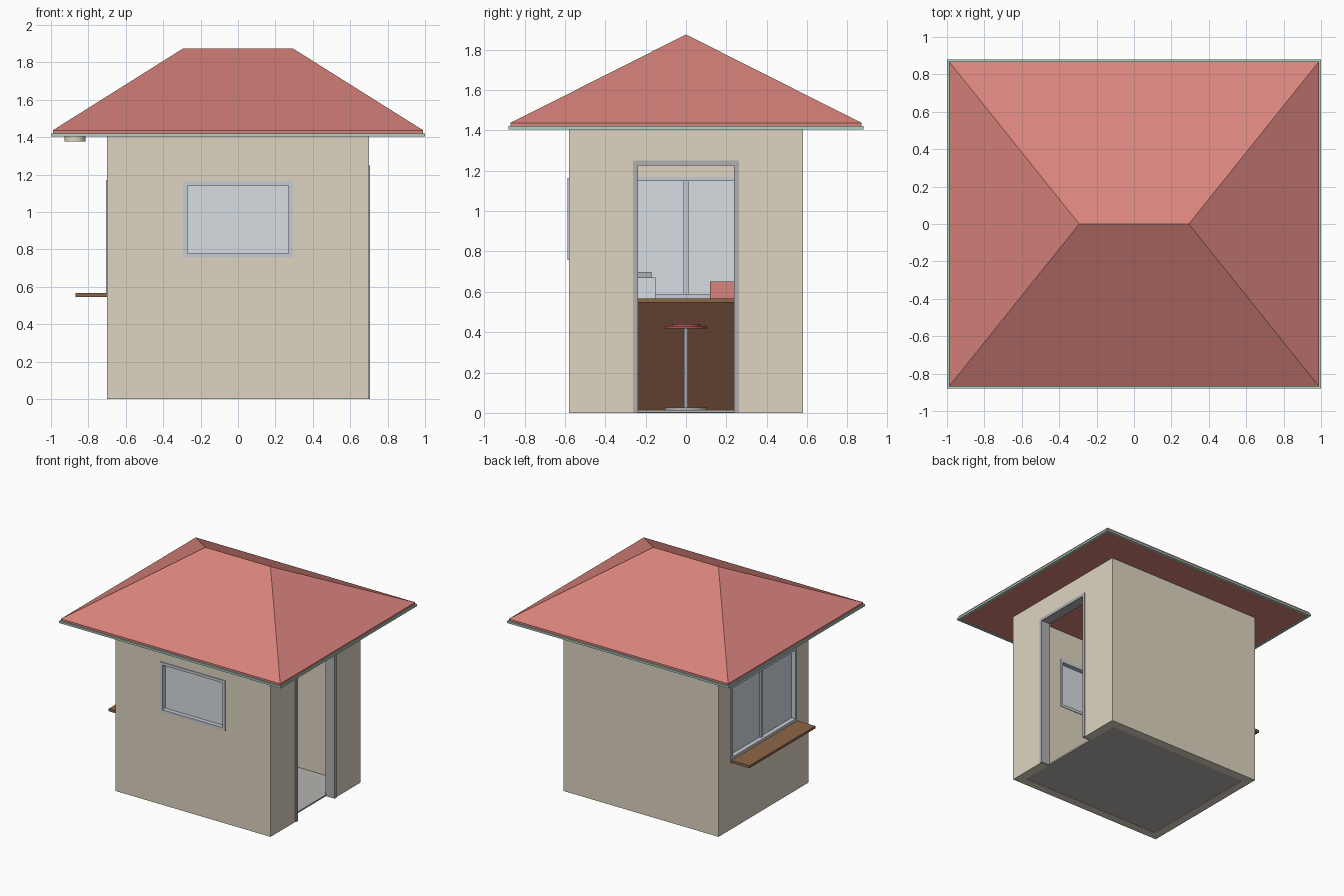
import bpy, bmesh
from mathutils import Matrix, Vector

cube = bpy.data.objects.get("Cube")
if cube:
    bpy.data.objects.remove(cube, do_unlink=True)


def material(name, rgb):
    lin = [(c / 255 / 12.92) if c < 11 else ((c / 255 + 0.055) / 1.055) ** 2.4 for c in rgb]
    m = bpy.data.materials.new(name)
    m.use_nodes = True
    m.diffuse_color = (*lin, 1)
    m.node_tree.nodes["Principled BSDF"].inputs["Base Color"].default_value = (*lin, 1)
    return m


RED = material("coral_red", (216, 131, 124))
CREAM = material("cream", (222, 213, 194))
TEAL = material("pale_teal", (170, 212, 198))
GLASS = material("pale_glass", (214, 221, 226))
SASH = material("window_grey", (198, 204, 212))
METAL = material("metal_grey", (176, 176, 180))
FLOOR = material("floor_grey", (182, 180, 176))
DARK = material("dark_wood", (94, 64, 48))
WOOD = material("wood", (140, 103, 71))
SEAT = material("seat_red", (178, 84, 86))


def finish(name, bm, *mats):
    bmesh.ops.recalc_face_normals(bm, faces=bm.faces)
    me = bpy.data.meshes.new(name)
    bm.to_mesh(me)
    bm.free()
    for m in mats:
        me.materials.append(m)
    ob = bpy.data.objects.new(name, me)
    bpy.context.collection.objects.link(ob)
    return ob


def boxes(name, mat, *spans):
    """One object from boxes, each given as x, y and z ranges."""
    bm = bmesh.new()
    for span in spans:
        size = [hi - lo for lo, hi in span]
        mid = [(hi + lo) / 2 for lo, hi in span]
        bmesh.ops.create_cube(bm, size=1, matrix=Matrix.Translation(mid) @ Matrix.Diagonal((*size, 1)))
    return finish(name, bm, mat)


def cylinders(name, mat, x, y, *discs, sides=32):
    """Stacked cylinders, each given as radius, bottom and top."""
    bm = bmesh.new()
    for r, lo, hi in discs:
        bmesh.ops.create_cone(bm, cap_ends=True, segments=sides, radius1=r, radius2=r, depth=hi - lo,
                              matrix=Matrix.Translation((x, y, (lo + hi) / 2)))
    ob = finish(name, bm, mat)
    bpy.ops.object.select_all(action="DESELECT")
    ob.select_set(True)
    bpy.context.view_layer.objects.active = ob
    bpy.ops.object.shade_smooth_by_angle()
    return ob


W, D, T = 0.70, 0.58, 0.07      # half width, half depth, wall thickness
TOP, BAND = 1.41, 0.29
DOOR_Y, DOOR_Z = 0.262, 1.25
WIN_X, WIN_Z = 0.293, (0.757, 1.165)
SERVE_Y, SERVE_Z = 0.425, (0.545, 1.17)

# Walls: a shell with openings cut out, then a painted lower band
walls = boxes("walls", CREAM, ((-W, W), (-D, D), (0, TOP)))
cuts = [
    ((T - W, W - T), (T - D, D - T), (-1, 2)),
    ((W - 0.2, W + 0.1), (-DOOR_Y, DOOR_Y), (-0.5, DOOR_Z)),
    ((-WIN_X, WIN_X), (-D - 0.1, 0.2 - D), WIN_Z),
    ((-W - 0.1, 0.2 - W), (-SERVE_Y, SERVE_Y), SERVE_Z),
]
cutters = []
for span in cuts:
    cutter = boxes("opening_cutter", CREAM, span)
    mod = walls.modifiers.new("opening", "BOOLEAN")
    mod.operation, mod.solver, mod.object = "DIFFERENCE", "EXACT", cutter
    cutters.append(cutter)
bpy.context.view_layer.update()
cut_mesh = bpy.data.meshes.new_from_object(walls.evaluated_get(bpy.context.evaluated_depsgraph_get()))
walls.modifiers.clear()
walls.data = cut_mesh
for cutter in cutters:
    bpy.data.objects.remove(cutter, do_unlink=True)

bm = bmesh.new()
bm.from_mesh(cut_mesh)
bmesh.ops.bisect_plane(bm, geom=bm.verts[:] + bm.edges[:] + bm.faces[:], dist=1e-5,
                       plane_co=(0, 0, BAND), plane_no=(0, 0, 1))
for f in bm.faces:
    f.material_index = int(f.calc_center_median().z < BAND)
bm.to_mesh(cut_mesh)
bm.free()
cut_mesh.materials.clear()
cut_mesh.materials.append(CREAM)
cut_mesh.materials.append(RED)

boxes("floor", FLOOR, ((T - W, W - T), (T - D, D - T), (0.002, 0.014)))

# Hip roof with a short upright lip
RX, RY = 0.99, 0.87
bm = bmesh.new()
corners = [(-RX, -RY), (RX, -RY), (RX, RY), (-RX, RY)]
low = [bm.verts.new((x, y, TOP)) for x, y in corners]
lip = [bm.verts.new((x, y, 1.437)) for x, y in corners]
left, right = [bm.verts.new((x, 0, 1.875)) for x in (-0.293, 0.293)]
bm.faces.new(low)
for i in range(4):
    j = (i + 1) % 4
    bm.faces.new((low[i], low[j], lip[j], lip[i]))
bm.faces.new((lip[0], lip[1], right, left))
bm.faces.new((lip[1], lip[2], right))
bm.faces.new((lip[2], lip[3], left, right))
bm.faces.new((lip[3], lip[0], left))
finish("roof", bm, RED)

# Trim around the eaves
EX, EY, EZ, E = 1.0, 0.88, (1.405, 1.421), 0.018
boxes("eave_trim", TEAL,
      ((-EX, EX), (-EY, E - EY), EZ), ((-EX, EX), (EY - E, EY), EZ),
      ((-EX, E - EX), (E - EY, EY - E), EZ), ((EX - E, EX), (E - EY, EY - E), EZ))

# Door frame
fx, fw = (W - T - 0.005, W + 0.006), 0.024
boxes("door_frame", METAL,
      (fx, (-DOOR_Y, fw - DOOR_Y), (0, DOOR_Z)), (fx, (DOOR_Y - fw, DOOR_Y), (0, DOOR_Z)),
      (fx, (fw - DOOR_Y, DOOR_Y - fw), (DOOR_Z - fw, DOOR_Z)))


def window(name, half, zs, wall, along_x, mullion):
    """Framed window in the wall whose outer face lies at -wall."""
    def span(u, d, z):
        return (u, d, z) if along_x else (d, u, z)
    lo, hi = zs
    w = 0.022
    depth = (-wall - 0.006, T - wall + 0.004)
    parts = [span((s * half - (w if s > 0 else 0), s * half + (w if s < 0 else 0)), depth, zs) for s in (-1, 1)]
    parts += [span((w - half, half - w), depth, z) for z in ((lo, lo + w), (hi - w, hi))]
    if mullion:
        parts.append(span((-0.012, 0.012), (0.015 - wall, 0.055 - wall), (lo + w, hi - w)))
    boxes(name + "_frame", SASH, *parts)
    boxes(name + "_glass", GLASS, span((w - half, half - w), (0.03 - wall, 0.038 - wall), (lo + w, hi - w)))


window("front_window", WIN_X, WIN_Z, D, True, False)
window("service_window", SERVE_Y, (0.566, SERVE_Z[1]), W, False, True)

# Counter inside, with its top passing out through the service window
CZ = (0.546, 0.566)
boxes("counter_base", DARK, ((T - W, -0.35), (T - D, D - T), (0.014, CZ[0])))
boxes("counter_top", WOOD, ((T - W, -0.33), (T - D, D - T), CZ))
boxes("service_shelf", WOOD, ((-0.87, T - W), (-SERVE_Y, SERVE_Y), CZ))

# Things on the counter
boxes("till_body", GLASS, ((-0.56, -0.4), (-0.36, -0.15), (CZ[1], 0.67)))
boxes("till_top", METAL, ((-0.54, -0.44), (-0.34, -0.17), (0.67, 0.697)))
boxes("counter_box", RED, ((-0.56, -0.4), (0.12, 0.34), (CZ[1], 0.652)))

# Stool
cylinders("stool_stand", METAL, -0.1, 0, (0.105, 0.014, 0.026), (0.011, 0.026, 0.418))
cylinders("stool_seat", SEAT, -0.1, 0, (0.105, 0.418, 0.43), (0.07, 0.43, 0.44))

# Lamp under the eave above the shelf
cylinders("eave_lamp", CREAM, -0.872, 0, (0.056, 1.378, TOP))
